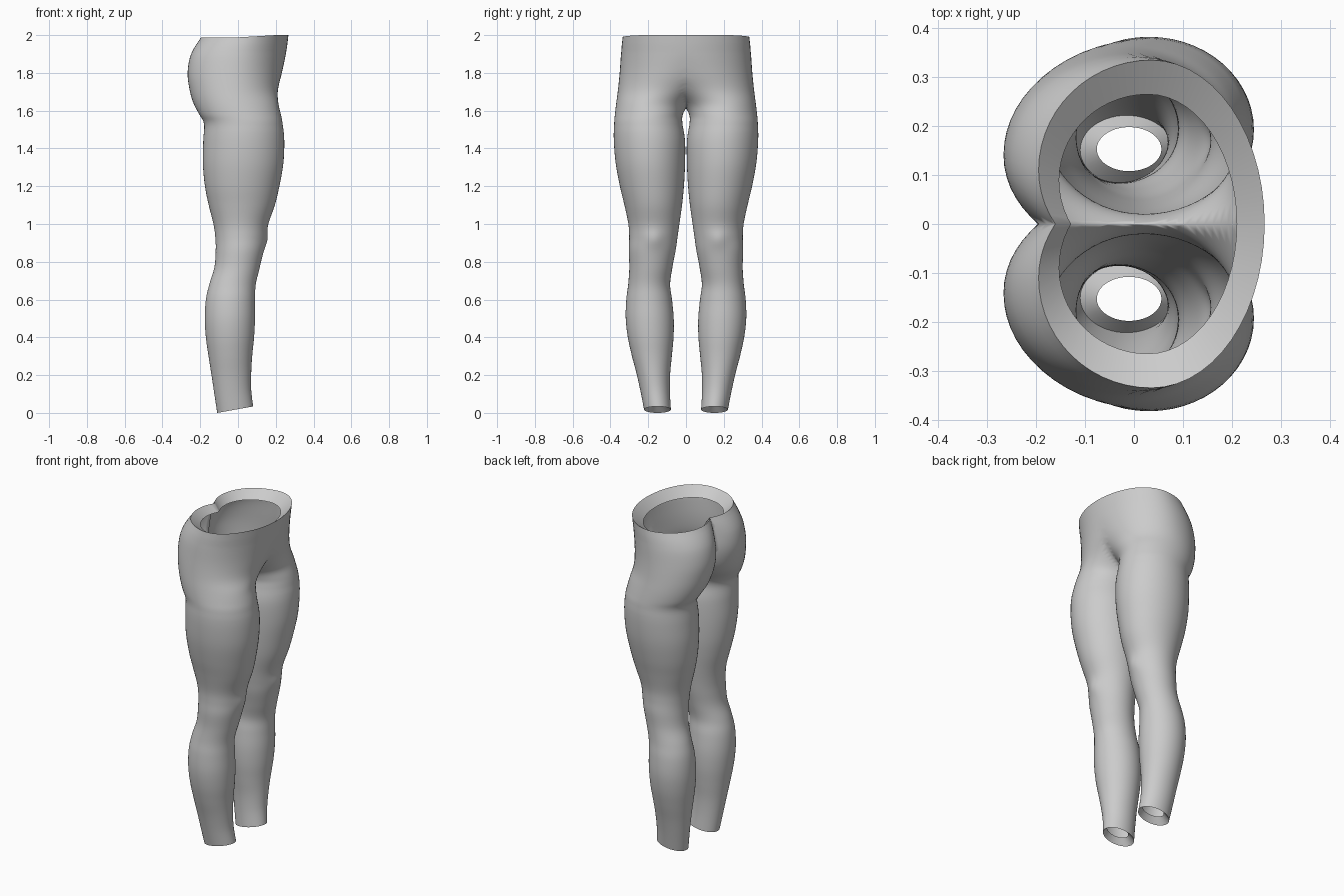
import bpy, bmesh, math

if "Cube" in bpy.data.objects:
    bpy.data.objects.remove(bpy.data.objects["Cube"])

# Leg rows: z, back x, front x, inner y, outer y
LEG = [
    (0.00, -.110, .080, .080, .222), (0.10, -.125, .070, .085, .240),
    (0.20, -.140, .070, .084, .261), (0.30, -.156, .075, .075, .286),
    (0.40, -.170, .085, .066, .308), (0.50, -.176, .090, .065, .319),
    (0.60, -.170, .090, .074, .316), (0.68, -.152, .094, .084, .306),
    (0.77, -.125, .115, .072, .300), (0.86, -.118, .136, .055, .303),
    (0.93, -.120, .146, .045, .301), (1.00, -.130, .160, .035, .305),
    (1.10, -.155, .195, .021, .326), (1.20, -.175, .219, .011, .350),
    (1.32, -.186, .240, .005, .372), (1.44, -.184, .245, .005, .382),
    (1.53, -.180, .237, .018, .381), (1.58, -.206, .228, .016, .377),
]
# Hip rows: z, back x, front x, inner y (front), inner y (back), outer y, front peak y, back peak y
HIP = [
    (1.64, -.237, .214, -.020, -.020, .370, .190, .170),
    (1.71, -.257, .212, -.120, -.050, .361, .130, .155),
    (1.80, -.268, .233, -.300, -.060, .352, .060, .140),
    (1.90, -.250, .254, -.400, -.065, .345, .015, .130),
    (2.00, -.195, .267, -.400, -.100, .335, .000, .110),
]
# Inner lips of the folded hems
ANKLE_HEM = (.035, -.076, .056, .108, .108, .198, .153, .153)
WAIST_HEM = (1.95, -.153, .210, -.300, -.090, .265, .000, .090)
SEG = 14   # points per quarter
STEPS = 5  # rings between rows


def widen(r):
    z, xb, xf, yi, yo = r
    m = (yi + yo) / 2
    return (z, xb, xf, yi, yi, yo, m, m)


def spline(rows):
    out = []
    for i in range(len(rows) - 1):
        a, b, c, d = (rows[max(0, min(len(rows) - 1, i + k))] for k in (-1, 0, 1, 2))
        for s in range(STEPS):
            t = s / STEPS
            out.append([q + .5 * t * (r - p + t * (2*p - 5*q + 4*r - w + t * (3*(q - r) + w - p)))
                        for p, q, r, w in zip(a, b, c, d)])
    return out + [rows[-1]]


def section(row):
    z, xb, xf, yif, yib, yo, yf, yb = row
    xm = (xb + xf) / 2
    quarters = [(xf, yf, yo, 0), (xb, yb, yo, 1), (xb, yb, yib, 0), (xf, yf, yif, 1)]
    pts = []
    for xe, yp, ys, back in quarters:
        for k in range(SEG):
            t = k / SEG * math.pi / 2
            if back:
                t = math.pi / 2 - t
            x = xm + (xe - xm) * math.cos(t)
            y = yp + (ys - yp) * math.sin(t)
            # kneecap and the hollow beside it
            if xe == xf:
                x += .012 * math.exp(-((y - .17) / .05)**2 - ((z - .92) / .045)**2)
            # slanted ankle opening and slightly dipped waist
            dz = .18 * (x + .11) * max(0, 1 - z / .3)
            if z > 1.9:
                dz -= .012 * (z - 1.9) / .1 * min(1, max(0, (.2 - x) / .2))
            pts.append((x, y, z + dz))
    return pts


# Half of the trousers: loft of all rings, cut at the centre plane
rings = [ANKLE_HEM] + spline([widen(r) for r in LEG] + HIP) + [WAIST_HEM]
bm = bmesh.new()
loops = [[bm.verts.new(p) for p in section(r)] for r in rings]
n = SEG * 4
for lo, hi in zip(loops, loops[1:]):
    for k in range(n):
        bm.faces.new((lo[k], lo[(k + 1) % n], hi[(k + 1) % n], hi[k]))
bmesh.ops.bisect_plane(bm, geom=bm.verts[:] + bm.edges[:] + bm.faces[:], dist=1e-5,
                       plane_co=(0, 0, 0), plane_no=(0, 1, 0), clear_inner=True)

# Soften the groin creases and the seat cleft, keeping the centre cut on its plane
soft = [v for v in bm.verts if 1.5 < v.co.z < 1.93]
for _ in range(3):
    bmesh.ops.smooth_vert(bm, verts=[v for v in soft if not v.is_boundary], factor=.4,
                          use_axis_x=True, use_axis_y=True, use_axis_z=True)
bmesh.ops.recalc_face_normals(bm, faces=bm.faces[:])
mesh = bpy.data.meshes.new("leggings")
bm.to_mesh(mesh)
bm.free()

obj = bpy.data.objects.new("leggings", mesh)
bpy.context.collection.objects.link(obj)
bpy.context.view_layer.objects.active = obj
obj.select_set(True)
bpy.ops.object.shade_smooth_by_angle(angle=math.radians(45))

# Second leg
mir = obj.modifiers.new("other_leg", 'MIRROR')
mir.use_axis = (False, True, False)
mir.merge_threshold = .001
